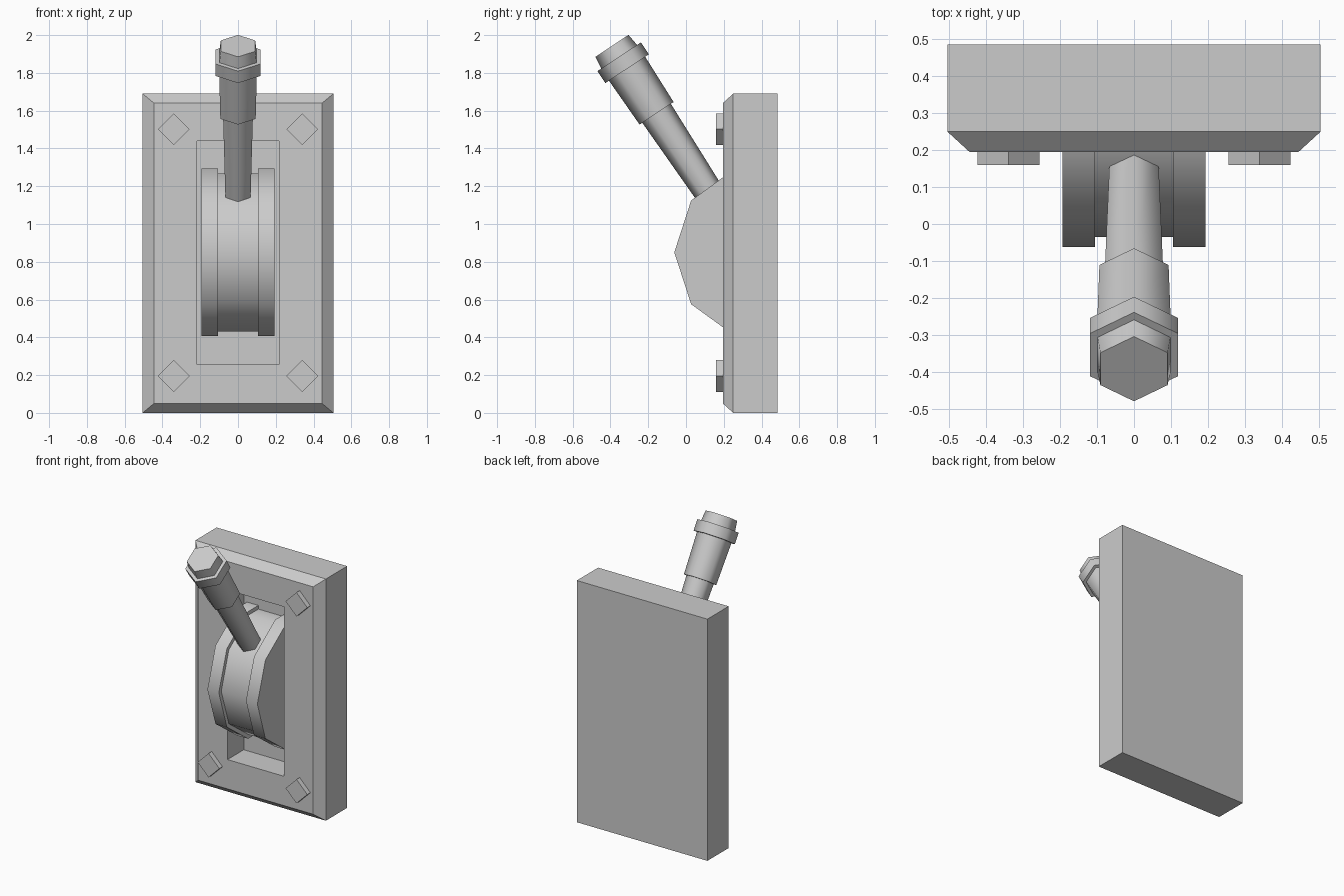
import bpy, bmesh
from math import sin, cos, pi, radians
from mathutils import Matrix, Vector

cube = bpy.data.objects.get("Cube")
if cube:
    bpy.data.objects.remove(cube)

grey = bpy.data.materials.new("plain grey")
grey.use_nodes = True
grey.diffuse_color = (0.6, 0.6, 0.6, 1)
grey.node_tree.nodes["Principled BSDF"].inputs["Base Color"].default_value = (0.6, 0.6, 0.6, 1)


def loft(name, rings, smooth_angle=None):
    """Skin a list of equal-length point rings and cap both ends."""
    bm = bmesh.new()
    loops = [[bm.verts.new(p) for p in ring] for ring in rings]
    n = len(loops[0])
    for a, b in zip(loops, loops[1:]):
        for i in range(n):
            j = (i + 1) % n
            bm.faces.new((a[i], a[j], b[j], b[i]))
    bm.faces.new(loops[0])
    bm.faces.new(loops[-1])
    bmesh.ops.recalc_face_normals(bm, faces=bm.faces)
    mesh = bpy.data.meshes.new(name)
    bm.to_mesh(mesh)
    bm.free()
    mesh.materials.append(grey)
    obj = bpy.data.objects.new(name, mesh)
    bpy.context.collection.objects.link(obj)
    if smooth_angle:
        bpy.ops.object.select_all(action='DESELECT')
        bpy.context.view_layer.objects.active = obj
        obj.select_set(True)
        bpy.ops.object.shade_smooth_by_angle(angle=radians(smooth_angle))
    return obj


def rectangle(half_x, z0, z1, y):
    return [(-half_x, y, z0), (half_x, y, z0), (half_x, y, z1), (-half_x, y, z1)]


# Housing: bevelled plate with a deep slot in the front
FRONT, FLOOR = 0.195, 0.375
loft("housing", [
    rectangle(0.505, 0, 1.69, 0.485),
    rectangle(0.505, 0, 1.69, 0.25),
    rectangle(0.445, 0.05, 1.64, FRONT),
    rectangle(0.218, 0.255, 1.44, FRONT),
    rectangle(0.218, 0.255, 1.44, FLOOR),
])


# Wheel: front part of a ten-sided drum between two larger rims
def wheel_slice(name, x0, x1, radius):
    arc = [(0.405 - radius * cos(k * pi / 5), 0.85 + radius * sin(k * pi / 5))
           for k in range(-2, 3)]
    profile = [(FLOOR, arc[0][1])] + arc + [(FLOOR, arc[-1][1])]
    loft(name, [[(x, y, z) for y, z in profile] for x in (x0, x1)], 40)


wheel_slice("drum", -0.106, 0.106, 0.44)
for side, label in ((-1, "right"), (1, "left")):
    wheel_slice(label + "_rim", side * 0.105, side * 0.193, 0.467)

# Lever: hexagonal sections along a tilted axis, measured down from the tip
tip = Vector((0, -0.392, 1.943))
tilt = Matrix.Rotation(radians(33.5), 4, 'X')


def hexagon(distance, radius):
    return [tip + tilt @ Vector((radius * sin(k * pi / 3), radius * cos(k * pi / 3), -distance))
            for k in range(6)]


for name, top, bottom in (
    ("lever_cap", (0, 0.105), (0.08, 0.115)),
    ("lever_collar", (0.069, 0.138), (0.145, 0.138)),
    ("lever_grip", (0.14, 0.115), (0.428, 0.108)),
    ("lever_shaft", (0.42, 0.091), (1.05, 0.074)),
):
    loft(name, [hexagon(*top), hexagon(*bottom)], 65)

# Bolts: diamond heads in the four corners
R = 0.084
for x, x_label in ((-0.34, "right"), (0.34, "left")):
    for z, z_label in ((0.195, "lower"), (1.502, "upper")):
        loft(f"{z_label}_{x_label}_bolt", [
            [(x + R * cos(k * pi / 2), y, z + R * sin(k * pi / 2)) for k in range(4)]
            for y in (0.16, FRONT + 0.01)])
